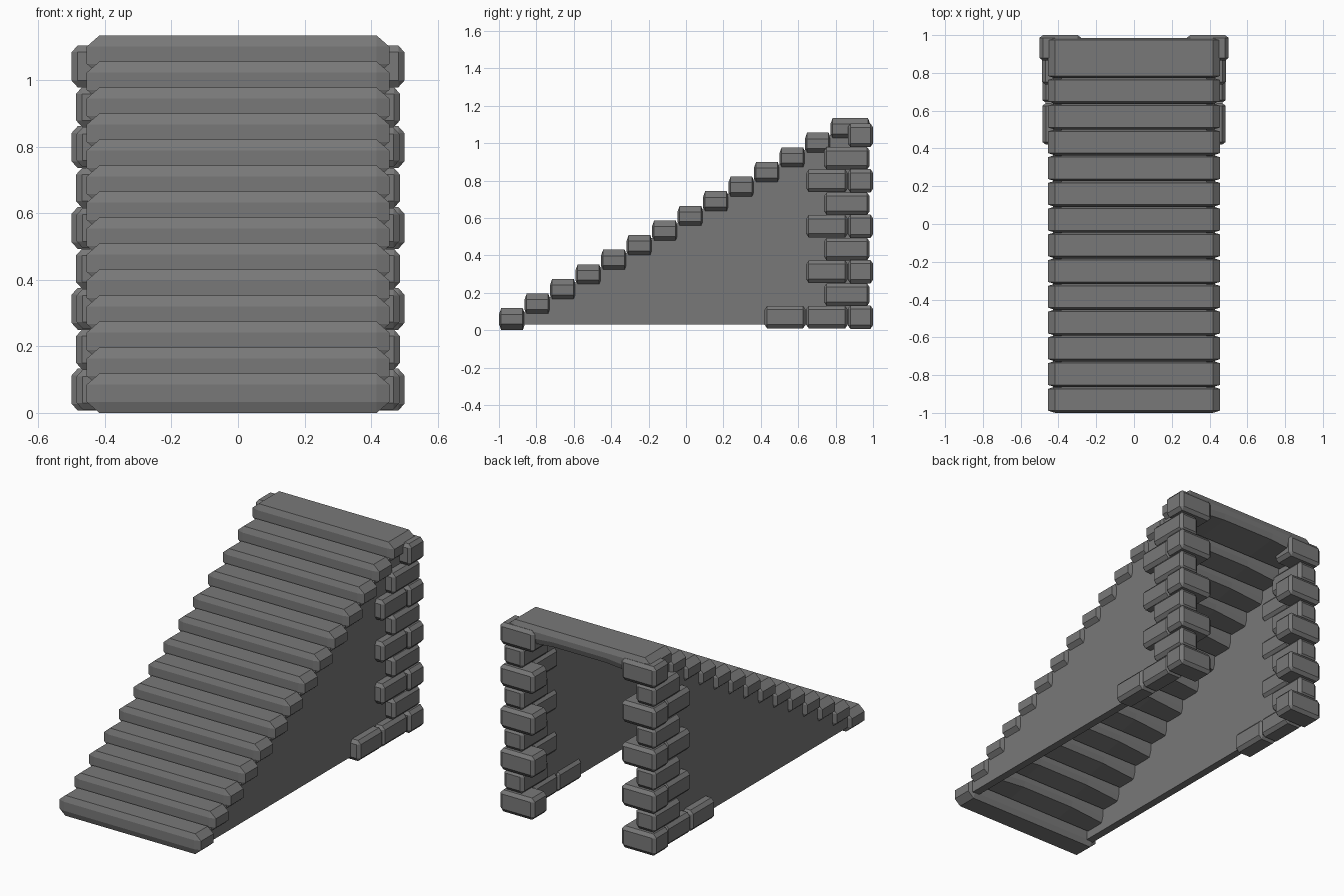
import bpy, bmesh

if "Cube" in bpy.data.objects:
    bpy.data.objects.remove(bpy.data.objects["Cube"])

stone = bpy.data.materials.new("grey stone")
stone.diffuse_color = (0.19, 0.19, 0.19, 1)
stone.use_nodes = True
stone.node_tree.nodes["Principled BSDF"].inputs["Base Color"].default_value = stone.diffuse_color


def finish(bm, name):
    bmesh.ops.recalc_face_normals(bm, faces=bm.faces)
    me = bpy.data.meshes.new(name)
    bm.to_mesh(me)
    bm.free()
    me.materials.append(stone)
    ob = bpy.data.objects.new(name, me)
    bpy.context.collection.objects.link(ob)
    return ob


def block(name, lo, hi, chamfer, arch=0.0):
    """Box with a different chamfer depth per axis; arch lifts the back of the underside."""
    size = [h - l for l, h in zip(lo, hi)]
    mid = [(h + l) / 2 for l, h in zip(lo, hi)]
    bm = bmesh.new()
    bmesh.ops.create_cube(bm, size=1)
    # size the cube in chamfer units, bevel by one unit, then scale to final size
    bmesh.ops.scale(bm, vec=[s / c for s, c in zip(size, chamfer)], verts=bm.verts)
    bmesh.ops.bevel(bm, geom=bm.edges[:], offset=1, segments=1, affect='EDGES')
    bmesh.ops.scale(bm, vec=chamfer, verts=bm.verts)
    if arch:
        for x in (-0.17, 0.17):
            bmesh.ops.bisect_plane(bm, geom=bm.verts[:] + bm.edges[:] + bm.faces[:],
                                   plane_co=(x, 0, 0), plane_no=(1, 0, 0))
        for v in bm.verts:
            if abs(v.co.x) < 0.2 and v.co.y > 0 and v.co.z < 0:
                v.co.z += arch
    bmesh.ops.translate(bm, vec=mid, verts=bm.verts)
    return finish(bm, name)


# Steps
N, RUN, RISE = 14, 0.1363, 0.0782
for i in range(N):
    y = -1 + RUN * i
    z = RISE * i
    depth = 0.213 if i == N - 1 else 0.139
    block(f"step_{i + 1}", (-0.455, y, z), (0.455, y + depth, z + 0.118),
          (0.038, 0.012, 0.033), 0.022 if i else 0)

# Side walls under the stairs
for s, side in ((-1, "left"), (1, "right")):
    bm = bmesh.new()
    prof = [(-0.88, 0.03), (0.95, 0.03), (0.95, 1.06), (0.8, 1.06), (-0.88, 0.09)]
    f = bm.faces.new([bm.verts.new((s * 0.43, y, z)) for y, z in prof])
    r = bmesh.ops.extrude_face_region(bm, geom=[f])
    bmesh.ops.translate(bm, vec=(-s * 0.045, 0, 0),
                        verts=[v for v in r["geom"] if isinstance(v, bmesh.types.BMVert)])
    finish(bm, f"{side}_wall")

# Corner stones, alternating wide and narrow courses
for s, side in ((-1, "left"), (1, "right")):
    def stone_block(name, x0, x1, y0, y1, z0, z1):
        xs = sorted((s * x0, s * x1))
        block(f"{side}_{name}", (xs[0], y0, z0), (xs[1], y1, z1), (0.018, 0.014, 0.02))

    for k in range(9):
        z = 0.007 + 0.1215 * k
        if k % 2 == 0:
            stone_block(f"corner_stone_{k}", 0.28, 0.5, 0.865, 1.0, z, z + 0.126)
            if k < 8:
                stone_block(f"side_stone_{k}", 0.37, 0.485, 0.642, 0.865, z + 0.003, z + 0.123)
        else:
            stone_block(f"corner_stone_{k}", 0.36, 0.487, 0.738, 0.982, z + 0.002, z + 0.122)
    stone_block("base_stone", 0.37, 0.485, 0.42, 0.64, 0.01, 0.13)
